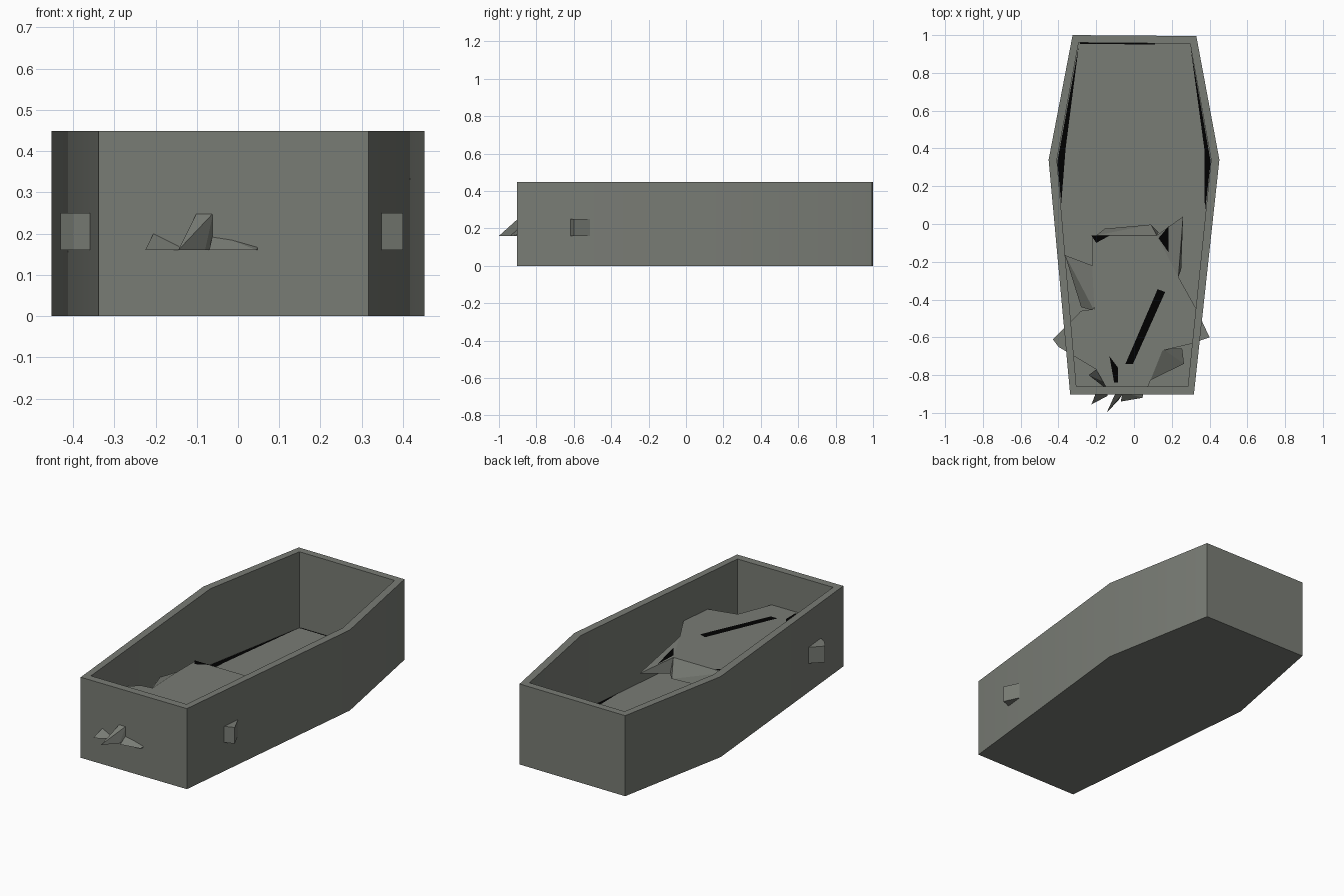
import bpy, bmesh, math

if "Cube" in bpy.data.objects:
    bpy.data.objects.remove(bpy.data.objects["Cube"])


def flat_colour(name, colour):
    mat = bpy.data.materials.new(name)
    mat.diffuse_color = (*colour, 1)
    mat.use_nodes = True
    mat.node_tree.nodes["Principled BSDF"].inputs["Base Color"].default_value = mat.diffuse_color
    return mat


stone = flat_colour("grey_stone", (0.190, 0.201, 0.177))
black = flat_colour("black", (0.0, 0.0, 0.0))


def add_object(name, bm, mat=stone):
    bmesh.ops.recalc_face_normals(bm, faces=bm.faces[:])
    mesh = bpy.data.meshes.new(name)
    bm.to_mesh(mesh)
    bm.free()
    mesh.materials.append(mat)
    obj = bpy.data.objects.new(name, mesh)
    bpy.context.collection.objects.link(obj)
    return obj


def ring(bm, outline, z):
    return [bm.verts.new((p[0], p[1], z)) for p in outline]


def walls(bm, a, b):
    for i in range(len(a)):
        j = (i + 1) % len(a)
        bm.faces.new((a[i], a[j], b[j], b[i]))


# Open coffin: tapered six-sided box with thick walls and a thin floor
outer = [(-.338, -.903), (.317, -.903), (.452, .34), (.33, .995), (-.325, 1), (-.452, .34)]
inner = [(-.305, -.86), (.285, -.86), (.408, .34), (.297, .955), (-.293, .96), (-.408, .34)]
FLOOR, TOP = .025, .449
bm = bmesh.new()
rings = [ring(bm, outer, 0), ring(bm, outer, TOP), ring(bm, inner, TOP), ring(bm, inner, FLOOR)]
for low, high in zip(rings, rings[1:]):
    walls(bm, low, high)
bm.faces.new(rings[0])
bm.faces.new(rings[-1])
coffin = add_object("coffin_box", bm)
coffin.data.shade_smooth()
coffin.data.set_sharp_from_angle(angle=math.radians(30))

# Jagged slab across the narrow end, its side tips poking through the walls
LOW, HIGH = .16, .25
slab = [(-.22, -.06), (.12, -.06), (.235, -.28), (.33, -.45), (.4, -.6), (.3, -.635),
        (.15, -.67), (.07, -.87), (-.06, -.9), (-.1, -.89), (-.15, -.86), (-.2, -.77),
        (-.40, -.65), (-.43, -.61), (-.28, -.46), (-.21, -.45), (-.22, -.25)]
bm = bmesh.new()
bottom, top = ring(bm, slab, LOW), ring(bm, slab, HIGH)
walls(bm, bottom, top)
bm.faces.new(bottom)
bm.faces.new(top)
add_object("broken_slab", bm)


# Sloping shards: a high edge on the slab falling to low outer tips
def shard(name, edge, tips):
    bm = bmesh.new()
    for p in edge:
        bm.verts.new((p[0], p[1], p[2] if len(p) > 2 else HIGH))
    ring(bm, edge, LOW)
    ring(bm, tips, LOW)
    bmesh.ops.convex_hull(bm, input=bm.verts[:])
    add_object(name, bm)


shard("shard_back", [(-.2, -.06), (.12, -.06)], [(-.155, -.025), (.09, -.003), (.13, -.045)])
shard("shard_back_right", [(.12, -.06), (.235, -.28)], [(.26, .04), (.25, -.24)])
shard("shard_left", [(-.22, -.22), (-.21, -.46)], [(-.365, -.165), (-.28, -.44)])
shard("shard_front_right", [(.15, -.66), (.08, -.83)], [(.255, -.66), (.265, -.74)])
shard("shard_front_left", [(-.2, -.77), (-.15, -.84)], [(-.24, -.8), (-.15, -.87)])
shard("front_tip_left", [(-.2, -.89, .21), (-.14, -.89, .18)], [(-.225, -.955), (-.14, -.91)])
shard("front_tip_middle", [(-.1, -.9), (-.06, -.9)], [(-.145, -1), (-.08, -.93)])
shard("front_tip_right", [(-.06, -.89, .203), (.05, -.89, .172)], [(-.07, -.94), (.045, -.92)])


# Black marks: paper-thin plates just above the floor and the slab
def mark(name, points, z=None):
    bm = bmesh.new()
    bm.faces.new([bm.verts.new((p[0], p[1], p[2] if z is None else z)) for p in points])
    if bm.faces[:] and bm.faces[:][0].calc_center_median().z > 0:
        bm.normal_update()
    obj = add_object(name, bm, black)
    if obj.data.polygons[0].normal.z < 0:
        obj.data.flip_normals()


ON_FLOOR, ON_SLAB = FLOOR + .002, HIGH + .002
mark("floor_mark_left", [(-.292, .945), (-.406, .33), (-.385, .11), (-.362, .4)], ON_FLOOR)
mark("floor_mark_right", [(.3, .93), (.406, .33), (.375, .06), (.372, .4)], ON_FLOOR)
mark("floor_mark_back", [(-.285, .954), (-.285, .962), (.11, .958), (.11, .95)], ON_FLOOR)
mark("slab_streak", [(.125, -.345), (.165, -.36), (-.005, -.74), (-.045, -.74)], ON_SLAB)
mark("slab_front_mark", [(-.13, -.70), (-.085, -.76), (-.085, -.84), (-.105, -.84)], ON_SLAB)
mark("slab_back_mark", [(-.225, -.062), (-.13, -.062), (-.2, -.1)], ON_SLAB)
mark("shard_mark", [(.13, -.075, .253), (.183, -.012, .214), (.183, -.15, .253)])
